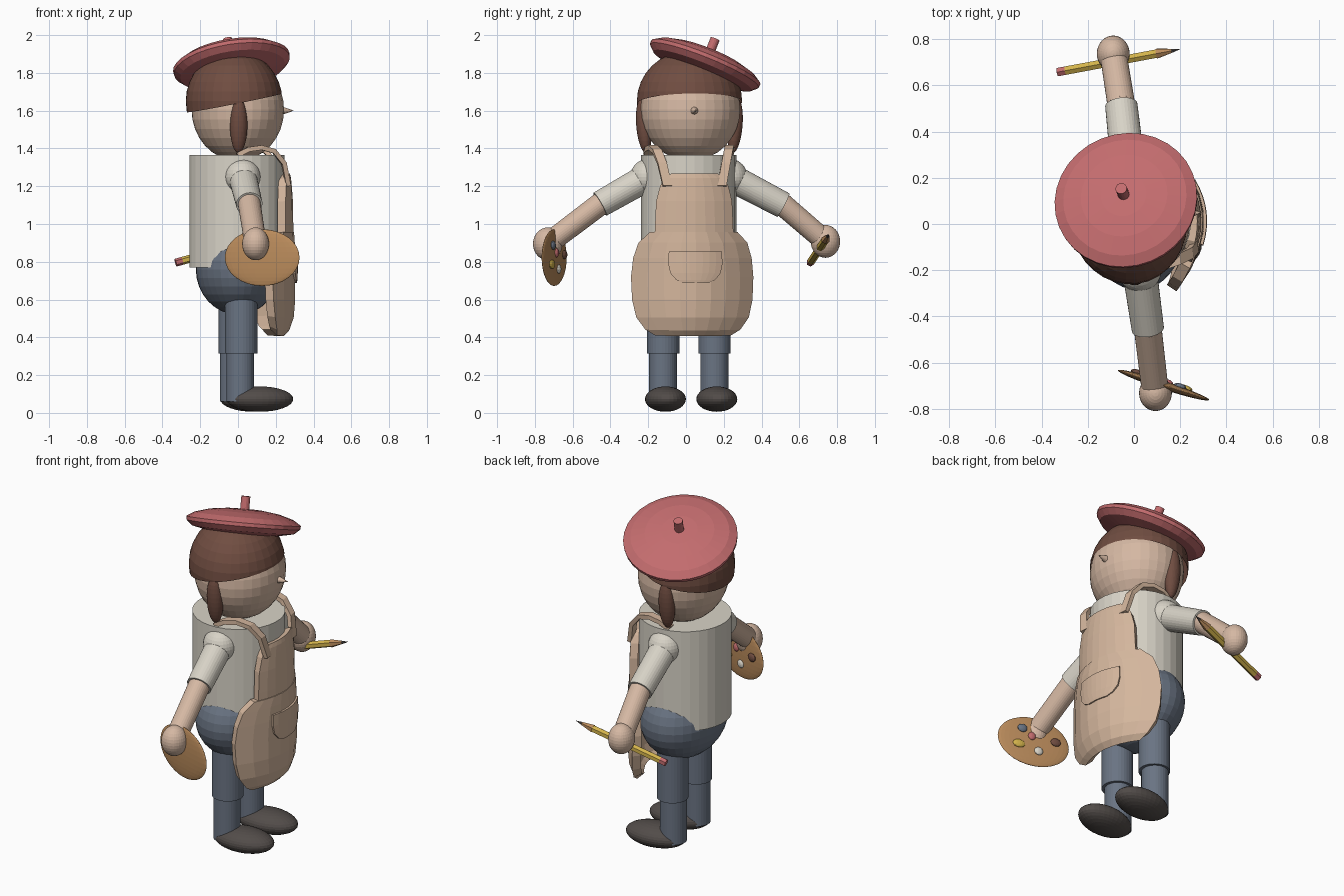
import bpy, bmesh
from math import radians, sin, cos, tau
from mathutils import Matrix, Vector

cube = bpy.data.objects.get("Cube")
if cube:
    bpy.data.objects.remove(cube, do_unlink=True)


def material(name, *srgb):
    lin = [((c / 255 + 0.055) / 1.055) ** 2.4 for c in srgb] + [1]
    m = bpy.data.materials.new(name)
    m.use_nodes = True
    m.diffuse_color = lin
    m.node_tree.nodes["Principled BSDF"].inputs["Base Color"].default_value = lin
    return m


SKIN = material("skin", 213, 184, 163)
CANVAS = material("apron canvas", 212, 182, 157)
SHIRT = material("shirt cream", 216, 211, 199)
BLUE = material("trouser blue", 106, 116, 131)
DARK = material("shoe charcoal", 82, 76, 73)
BROWN = material("hair brown", 112, 77, 65)
RED = material("beret red", 195, 108, 110)
WOOD = material("palette wood", 187, 140, 92)
YELLOW = material("pencil yellow", 212, 180, 76)

# The body faces +x, turned slightly about the vertical axis
BODY = Matrix.Translation((0, 0.015, 0)) @ Matrix.Rotation(radians(7), 4, "Z")
WORLD = Matrix.Identity(4)


def finish(name, bm, mats, frame=WORLD):
    bmesh.ops.transform(bm, matrix=frame, verts=bm.verts)
    bmesh.ops.recalc_face_normals(bm, faces=bm.faces)
    mesh = bpy.data.meshes.new(name)
    bm.to_mesh(mesh)
    bm.free()
    for m in mats:
        mesh.materials.append(m)
    ob = bpy.data.objects.new(name, mesh)
    bpy.context.collection.objects.link(ob)
    return ob


def ball(name, mat, centre, size, frame=BODY, turn=WORLD, seg=32, cut=None):
    bm = bmesh.new()
    bmesh.ops.create_uvsphere(bm, u_segments=seg, v_segments=seg // 2, radius=1)
    m = Matrix.Translation(centre) @ turn @ Matrix.Diagonal((*size, 1))
    bmesh.ops.transform(bm, matrix=m, verts=bm.verts)
    if cut:
        geom = bm.verts[:] + bm.edges[:] + bm.faces[:]
        bmesh.ops.bisect_plane(bm, geom=geom, plane_co=cut[0], plane_no=cut[1], clear_inner=True)
    return finish(name, bm, [mat], frame)


def rod(name, mat, a, b, r1, r2=None, frame=BODY, seg=32):
    a, b = Vector(a), Vector(b)
    bm = bmesh.new()
    bmesh.ops.create_cone(bm, cap_ends=True, segments=seg, radius1=r1,
                          radius2=r1 if r2 is None else r2, depth=(b - a).length)
    turn = (b - a).to_track_quat("Z", "Y").to_matrix().to_4x4()
    bmesh.ops.transform(bm, matrix=Matrix.Translation((a + b) / 2) @ turn, verts=bm.verts)
    return finish(name, bm, [mat], frame)


def sheet(name, mat, rows, thick):
    """Skin rows of points into a thick cloth sheet."""
    bm = bmesh.new()
    grid = [[bm.verts.new(p) for p in row] for row in rows]
    for lo, hi in zip(grid, grid[1:]):
        for i in range(len(lo) - 1):
            bm.faces.new((lo[i], lo[i + 1], hi[i + 1], hi[i]))
    ob = finish(name, bm, [mat], BODY)
    mod = ob.modifiers.new("thickness", "SOLIDIFY")
    mod.thickness, mod.offset = thick, 0
    return ob


def wrapped(rows, n=8):
    """Rows of (height, half width, front x), bent back round the body."""
    ys = [i / n * 2 - 1 for i in range(n + 1)]
    return [[(x - 1.6 * (t * w) ** 2, t * w, z) for t in ys] for z, w, x in rows]


# Legs and shoes
for s, side in ((1, "left"), (-1, "right")):
    y = s * 0.137
    ball(side + "_shoe", DARK, (0.1, y, 0.073), (0.178, 0.107, 0.067))
    rod(side + "_lower_leg", BLUE, (-0.005, y, 0.06), (-0.005, y, 0.34), 0.074)
    rod(side + "_upper_leg", BLUE, (0, y, 0.315), (0, y, 0.68), 0.086)

# Trousers and torso
ball("trouser_seat", BLUE, (0, 0, 0.76), (0.222, 0.302, 0.24))
rod("torso", SHIRT, (-0.005, 0, 0.77), (-0.005, 0, 1.365), 0.253)

# Head
ball("head", SKIN, (0, 0.008, 1.605), (0.245, 0.265, 0.27))
rod("nose", SKIN, (0.235, 0, 1.6), (0.298, 0, 1.6), 0.022, 0, seg=16)
ball("hair", BROWN, (-0.02, 0.006, 1.65), (0.256, 0.28, 0.268),
     cut=((0, 0, 1.645), (-0.2, 0, 1)))
for s, side in ((1, "left"), (-1, "right")):
    ball(side + "_side_lock", BROWN, (-0.025, 0.006 + s * 0.243, 1.52), (0.046, 0.04, 0.145),
         turn=Matrix.Rotation(radians(-5 * s), 4, "X"))

# Beret: a turned profile, tilted to one side
up = Vector((-0.15, 0.37, 0.92)).normalized()
tilt = Matrix.Translation((-0.037, 0.108, 1.865)) @ up.to_track_quat("Z", "Y").to_matrix().to_4x4()
profile = [(0.001, 0.055), (0.1, 0.052), (0.19, 0.04), (0.27, 0.017), (0.312, -0.01),
           (0.31, -0.03), (0.28, -0.058), (0.2, -0.075), (0.001, -0.08)]
bm = bmesh.new()
pts = [bm.verts.new((r, 0, z)) for r, z in profile]
edges = [bm.edges.new(p) for p in zip(pts, pts[1:])]
bmesh.ops.spin(bm, geom=pts + edges, cent=(0, 0, 0), axis=(0, 0, 1), angle=tau, steps=32)
bmesh.ops.remove_doubles(bm, verts=bm.verts, dist=0.003)
finish("beret", bm, [RED], tilt)
rod("beret_stalk", RED, (0, 0, 0.03), (0, 0, 0.125), 0.025, frame=tilt, seg=16)

# Apron with pocket and shoulder straps
sheet("apron_skirt", CANVAS, wrapped([
    (0.425, 0.19, 0.225), (0.45, 0.24, 0.25), (0.51, 0.285, 0.272), (0.6, 0.305, 0.28),
    (0.72, 0.31, 0.28), (0.82, 0.3, 0.28), (0.9, 0.275, 0.277), (0.955, 0.22, 0.272)]), 0.05)
sheet("apron_bib", CANVAS, wrapped([
    (0.93, 0.2, 0.27), (1.0, 0.197, 0.27), (1.12, 0.192, 0.268), (1.2, 0.172, 0.262),
    (1.24, 0.15, 0.258), (1.262, 0.115, 0.252)]), 0.045)
sheet("apron_pocket", CANVAS, wrapped([
    (0.69, 0.065, 0.3), (0.705, 0.1, 0.302), (0.74, 0.13, 0.304), (0.79, 0.14, 0.304),
    (0.855, 0.137, 0.302)]), 0.025)
path = [(-0.03, 0.215, 1.365), (0.03, 0.215, 1.395), (0.1, 0.205, 1.405), (0.17, 0.19, 1.385),
        (0.225, 0.17, 1.32), (0.25, 0.145, 1.2)]
for s, side in ((1, "left"), (-1, "right")):
    sheet(side + "_apron_strap", CANVAS,
          [[(x, s * (y - 0.024), z), (x, s * (y + 0.024), z)] for x, y, z in path], 0.025)

# Arms
for name, shoulder, elbow, hand in (
        ("left", (-0.024, 0.23, 1.25), (-0.055, 0.515, 1.1), (-0.09, 0.738, 0.908)),
        ("right", (0.024, -0.2, 1.25), (0.06, -0.455, 1.105), (0.093, -0.732, 0.895))):
    ball(name + "_shoulder", SHIRT, shoulder, (0.095,) * 3, WORLD)
    rod(name + "_sleeve", SHIRT, shoulder, elbow, 0.075, 0.07, WORLD)
    ball(name + "_elbow", SKIN, elbow, (0.06,) * 3, WORLD)
    rod(name + "_forearm", SKIN, elbow, hand, 0.06, 0.058, WORLD)
    ball(name + "_hand", SKIN, hand, (0.071, 0.078, 0.087), WORLD)

# Palette with dabs of paint on its inner face
board = Matrix.Translation((0.128, -0.698, 0.822)) @ Matrix.Rotation(radians(-18), 4, "Z")
ball("palette", WOOD, (0, 0, 0), (0.208, 0.018, 0.15), board)
for name, mat, u, v, w in (
        ("blue_dab", BLUE, 0.07, 0.065, 0.028), ("red_dab", RED, 0.015, 0.025, 0.022),
        ("yellow_dab", YELLOW, 0.09, -0.035, 0.036), ("white_dab", SHIRT, -0.025, -0.06, 0.025),
        ("brown_dab", BROWN, -0.125, 0.015, 0.03)):
    ball(name, mat, (u, 0.017, v), (w, 0.013, 0.024), board, seg=16)

# Pencil, from eraser to point
tail, tip = Vector((-0.33, 0.658, 0.795)), Vector((0.2, 0.757, 0.945))
for name, mat, t0, t1, r0, r1 in (
        ("pencil_eraser", RED, 0, 0.065, 0.021, 0.021),
        ("pencil_barrel", YELLOW, 0.065, 0.81, 0.021, 0.021),
        ("pencil_wood", WOOD, 0.81, 0.93, 0.024, 0.01),
        ("pencil_lead", DARK, 0.93, 1, 0.01, 0)):
    rod(name, mat, tail.lerp(tip, t0), tail.lerp(tip, t1), r0, r1, WORLD, 6)
